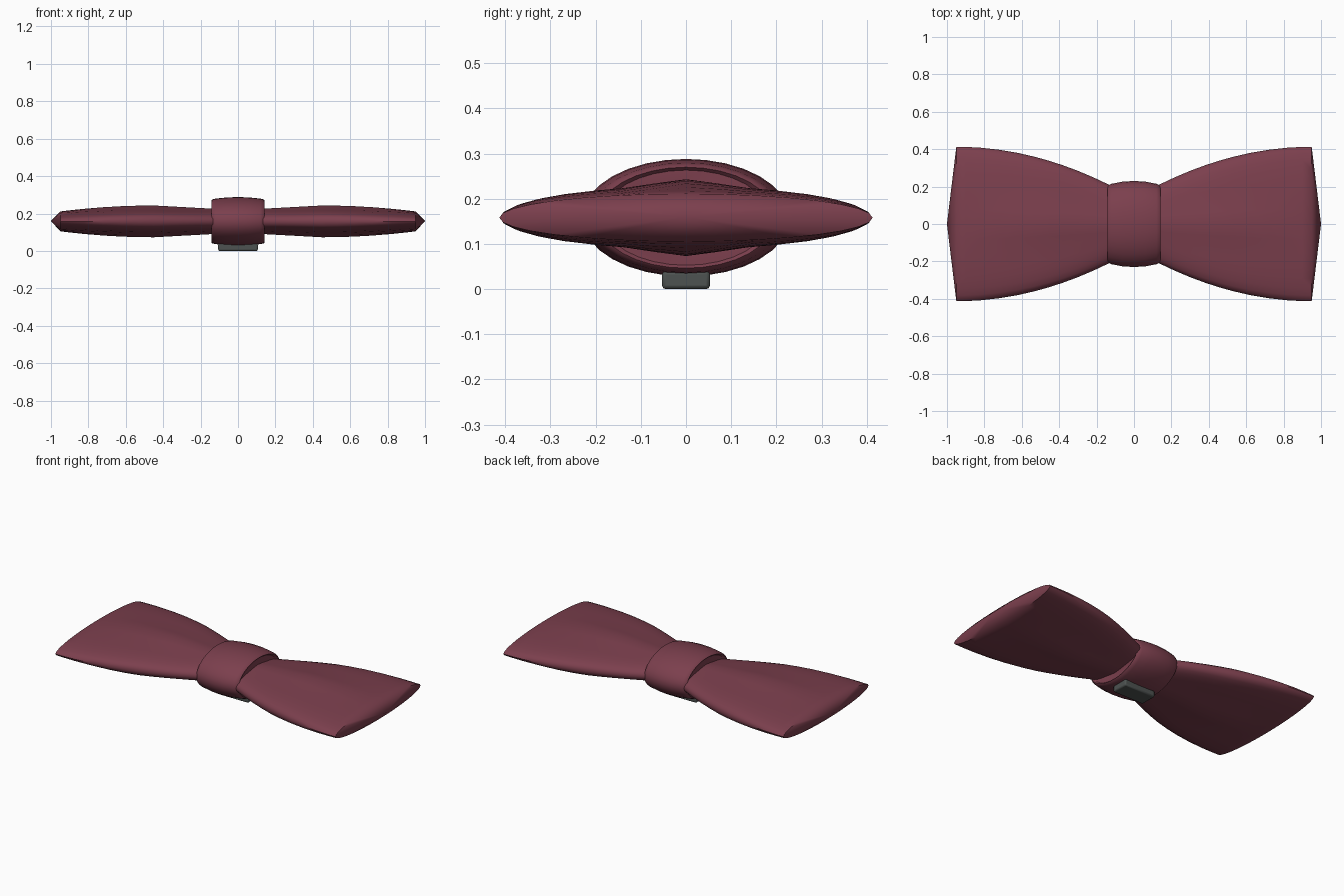
import bpy, bmesh
from math import sin, cos, pi

if "Cube" in bpy.data.objects:
    bpy.data.objects.remove(bpy.data.objects["Cube"])

ZC = 0.158  # height of the bow's mid-plane


def material(name, rgb):
    m = bpy.data.materials.new(name)
    m.diffuse_color = (*rgb, 1)
    m.use_nodes = True
    m.node_tree.nodes["Principled BSDF"].inputs["Base Color"].default_value = m.diffuse_color
    return m


def loft(name, rings, mat, apex=None, angle=40):
    """Skin closed rings of points; the far end closes flat or to an apex."""
    bm = bmesh.new()
    vs = [[bm.verts.new(p) for p in r] for r in rings]
    n = len(vs[0])
    for a, b in zip(vs, vs[1:]):
        for i in range(n):
            j = (i + 1) % n
            bm.faces.new((a[i], a[j], b[j], b[i]))
    bm.faces.new(vs[0][::-1])
    if apex:
        tip = bm.verts.new(apex)
        for i in range(n):
            bm.faces.new((vs[-1][i], vs[-1][(i + 1) % n], tip))
    else:
        bm.faces.new(vs[-1])
    bmesh.ops.recalc_face_normals(bm, faces=bm.faces)
    me = bpy.data.meshes.new(name)
    bm.to_mesh(me)
    bm.free()
    ob = bpy.data.objects.new(name, me)
    bpy.context.collection.objects.link(ob)
    me.materials.append(mat)
    smooth(ob, angle)
    return ob


def smooth(ob, angle):
    bpy.ops.object.select_all(action='DESELECT')
    ob.select_set(True)
    bpy.context.view_layer.objects.active = ob
    bpy.ops.object.shade_smooth_by_angle(angle=angle * pi / 180)


def wing_ring(side, x, n=32):
    """Lens section, puffed with a soft centre fold towards the middle."""
    w = 0.413 - 0.2 * ((0.95 - x) / 0.81) ** 2
    k = max(0.0, 1 - ((x - 0.45) / 0.5) ** 2)   # puffiness along the wing
    if x < 0.45:
        k = 0.4 + 0.6 * max(0, (x - 0.1) / 0.35)
    t = 0.053 + 0.016 * k
    pts = []
    for i in range(n):
        a = 2 * pi * i / n
        s = sin(a)
        z = t * abs(s) ** (1 - 0.3 * k) + 0.016 * k * max(0, 1 - abs(cos(a)) / 0.4)
        pts.append((side * x, w * cos(a), ZC + (z if s >= 0 else -z)))
    return pts


cloth = material("burgundy_cloth", (0.2, 0.05, 0.075))
metal = material("dark_metal", (0.075, 0.085, 0.082))

# Wings
xs = [0.06, 0.14, 0.22, 0.3, 0.38, 0.45, 0.53, 0.62, 0.72, 0.82, 0.9, 0.95]
for side, name in ((1, "right_wing"), (-1, "left_wing")):
    loft(name, [wing_ring(side, x) for x in xs], cloth, (side, 0, ZC + 0.002), 50)

# Centre knot: elliptical barrel with softened rims
profile = [(0.135, 0.81), (0.143, 0.86), (0.138, 0.9), (0.12, 0.935), (0.06, 0.985)]
profile = [(-x, s) for x, s in profile] + [(0, 1)] + profile[::-1]
loft("knot", [[(x, 0.23 * s * cos(2 * pi * i / 32), ZC + 0.13 * s * sin(2 * pi * i / 32))
               for i in range(32)] for x, s in profile], cloth)

# Clip on the underside
bpy.ops.mesh.primitive_cube_add(size=1, location=(0, 0, 0.02))
clip = bpy.context.object
clip.name = "clip"
clip.scale = (0.212, 0.106, 0.04)
bpy.ops.object.transform_apply(location=False, rotation=False, scale=True)
clip.data.materials.append(metal)
bevel = clip.modifiers.new("bevel", 'BEVEL')
bevel.width = 0.008
bevel.segments = 2
smooth(clip, 30)
